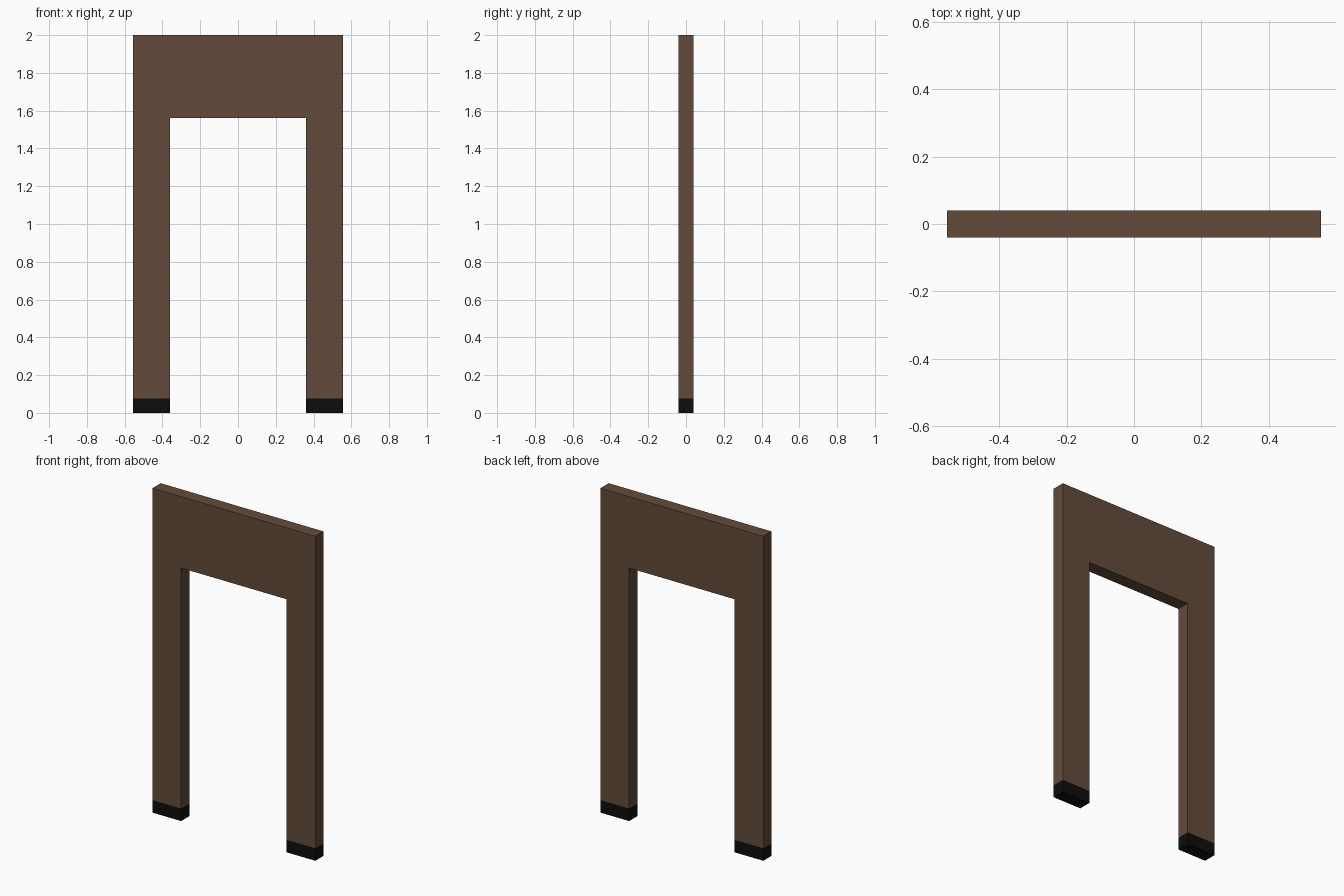
import bpy, bmesh

if "Cube" in bpy.data.objects:
    bpy.data.objects.remove(bpy.data.objects["Cube"])

OUTER, INNER = 0.555, 0.36      # half widths of frame and opening
DEPTH, TOP, OPENING = 0.08, 2.0, 1.56
FOOT = 0.077                    # height of the black base band


def material(name, rgb):
    m = bpy.data.materials.new(name)
    m.diffuse_color = (*rgb, 1.0)
    m.use_nodes = True
    m.node_tree.nodes["Principled BSDF"].inputs["Base Color"].default_value = m.diffuse_color
    return m


# Door frame: one arch profile, extruded front to back
half = [(INNER, OPENING), (INNER, 0), (OUTER, 0), (OUTER, TOP)]
profile = half + [(-x, z) for x, z in reversed(half)]
bm = bmesh.new()
face = bm.faces.new([bm.verts.new((x, -DEPTH / 2, z)) for x, z in profile])
new = bmesh.ops.extrude_face_region(bm, geom=[face])["geom"]
bmesh.ops.translate(bm, vec=(0, DEPTH, 0),
                    verts=[v for v in new if isinstance(v, bmesh.types.BMVert)])

# Cut lines: below the lintel and above the black feet
for height in (OPENING, FOOT):
    bmesh.ops.bisect_plane(bm, geom=bm.verts[:] + bm.edges[:] + bm.faces[:],
                           plane_co=(0, 0, height), plane_no=(0, 0, 1))
bmesh.ops.recalc_face_normals(bm, faces=bm.faces)

# Black below the foot line, brown above
for f in bm.faces:
    f.material_index = int(f.calc_center_median().z < FOOT)

mesh = bpy.data.meshes.new("door_frame")
bm.to_mesh(mesh)
bm.free()
mesh.materials.append(material("brown wood", (0.127, 0.071, 0.043)))
mesh.materials.append(material("black base", (0.004, 0.004, 0.004)))
bpy.context.collection.objects.link(bpy.data.objects.new("door_frame", mesh))
